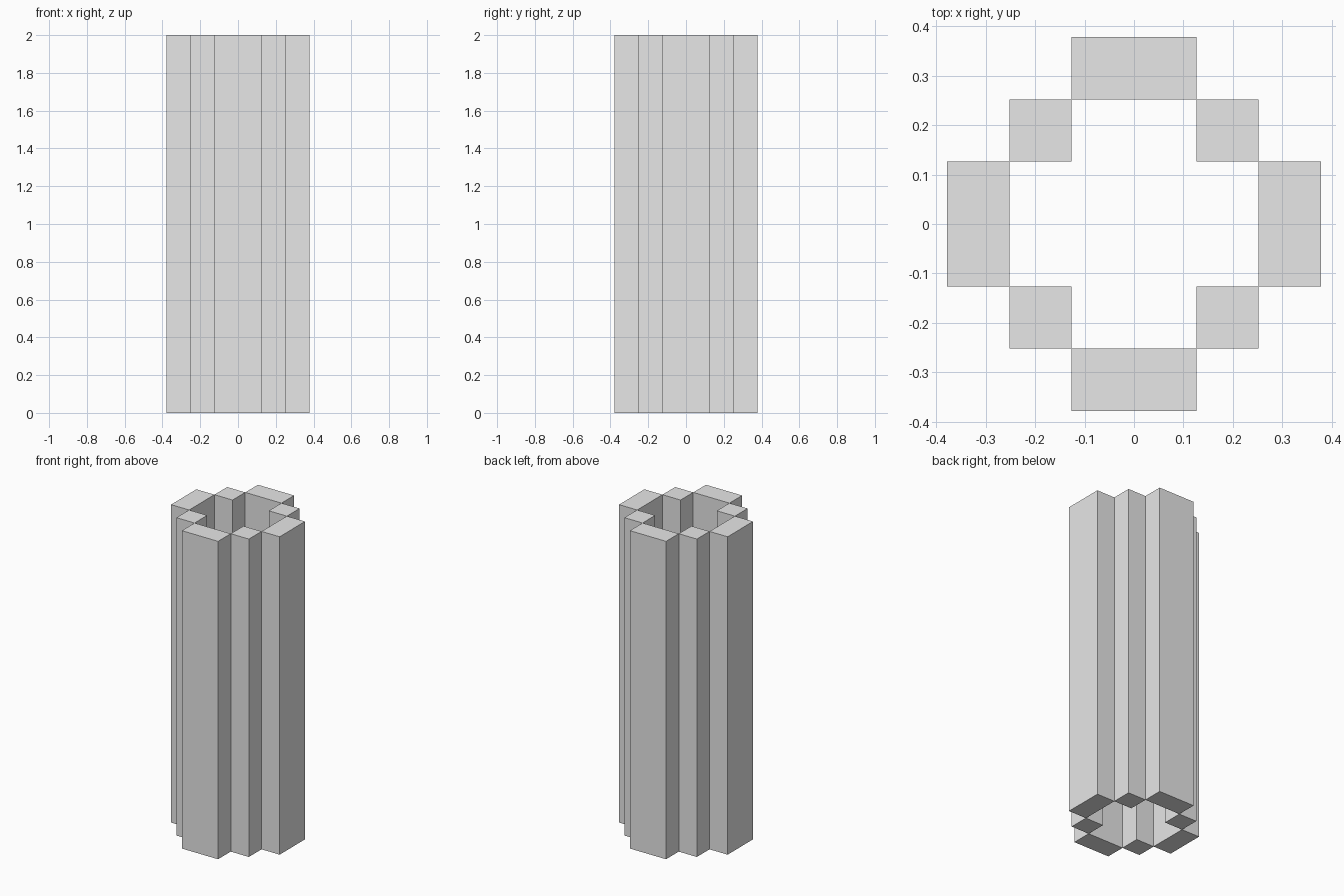
import bpy

cube = bpy.data.objects.get("Cube")
if cube:
    bpy.data.objects.remove(cube, do_unlink=True)

UNIT = 0.126    # width of one grid cell in the plan
HEIGHT = 2.0

grey = bpy.data.materials.new("light_grey")
grey.use_nodes = True
colour = (0.8, 0.8, 0.8, 1.0)
grey.diffuse_color = colour
grey.node_tree.nodes["Principled BSDF"].inputs["Base Color"].default_value = colour


def column(name, x, y, width, depth):
    """Full-height square-edged column, placed and sized in grid cells."""
    bpy.ops.mesh.primitive_cube_add(size=1, location=(x * UNIT, y * UNIT, HEIGHT / 2))
    obj = bpy.context.object
    obj.name = name
    obj.scale = (width * UNIT, depth * UNIT, HEIGHT)
    bpy.ops.object.transform_apply(location=False, rotation=False, scale=True)
    obj.data.materials.append(grey)


# Wide columns on the four sides of the hollow ring
for side, s in (("front", -1), ("back", 1)):
    column(side + "_column", 0, 2.5 * s, 2, 1)
for side, s in (("right", -1), ("left", 1)):
    column(side + "_column", 2.5 * s, 0, 1, 2)

# Narrow corner columns stepping between the sides
for end, sy in (("front", -1), ("back", 1)):
    for side, sx in (("right", -1), ("left", 1)):
        column(f"{end}_{side}_corner_column", 1.5 * sx, 1.5 * sy, 1, 1)
